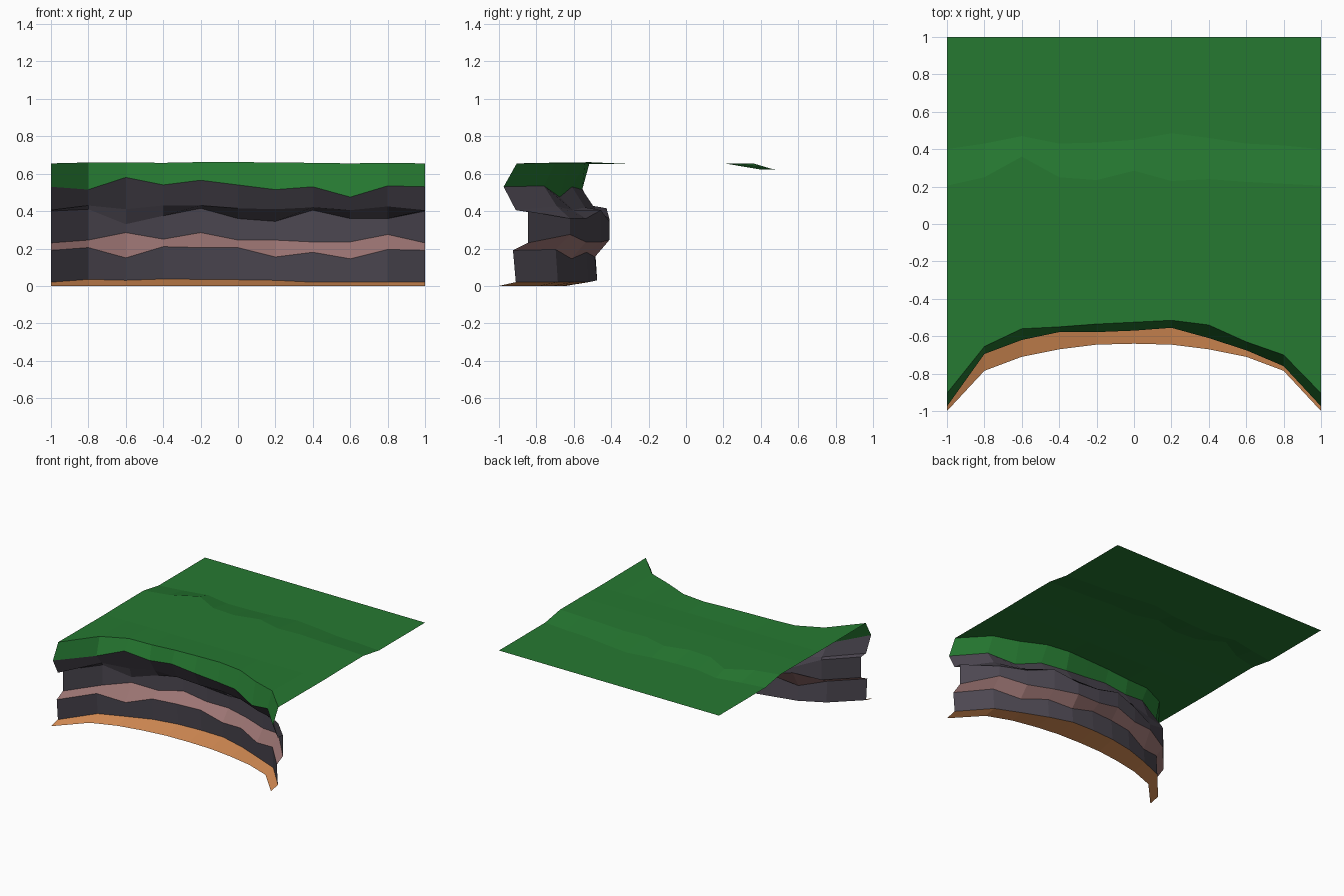
import bpy
import bmesh

if "Cube" in bpy.data.objects:
    bpy.data.objects.remove(bpy.data.objects["Cube"])

N = 11  # columns across the cliff, 0.2 apart


def material(name, rgb):
    m = bpy.data.materials.new(name)
    m.diffuse_color = (*rgb, 1)
    m.use_nodes = True
    m.node_tree.nodes["Principled BSDF"].inputs["Base Color"].default_value = m.diffuse_color
    return m


sand = material("sand orange", (0.66, 0.26, 0.088))
rock = material("dark rock", (0.072, 0.063, 0.082))
ledge = material("pink rock", (0.33, 0.175, 0.17))
grass = material("grass green", (0.019, 0.19, 0.031))


def line(ys, zs):
    """One row of points across the cliff; single numbers are repeated."""
    ys = ys if isinstance(ys, list) else [ys] * N
    zs = zs if isinstance(zs, list) else [zs] * N
    return [(-1 + 0.2 * i, y, z) for i, (y, z) in enumerate(zip(ys, zs))]


def shift(ys, edge, middle):
    """Offset a row in depth, with another amount at the two outer ends."""
    return [y + (edge if i in (0, N - 1) else middle) for i, y in enumerate(ys)]


def strip(name, rows, mats):
    """Loft flat faces through the rows, one material per band."""
    bm = bmesh.new()
    grid = [[bm.verts.new(p) for p in r] for r in rows]
    for j in range(len(rows) - 1):
        for i in range(N - 1):
            f = bm.faces.new((grid[j][i], grid[j][i + 1], grid[j + 1][i + 1], grid[j + 1][i]))
            f.material_index = mats.index(mats[j])
    me = bpy.data.meshes.new(name)
    bm.to_mesh(me)
    bm.free()
    for m in mats:
        me.materials.append(m)
    ob = bpy.data.objects.new(name, me)
    bpy.context.collection.objects.link(ob)


# Depth of the main horizontal lines
shore = [-1, -.785, -.71, -.67, -.645, -.64, -.645, -.67, -.71, -.785, -1]
foot = [-.91, -.68, -.59, -.53, -.49, -.475, -.475, -.52, -.60, -.685, -.91]
lip = [-.975, -.695, -.62, -.578, -.578, -.57, -.555, -.61, -.675, -.76, -.975]
brow = [-.905, -.655, -.56, -.55, -.535, -.525, -.515, -.54, -.63, -.70, -.905]

# Rows from the ground to the grass edge
r0 = line(shore, 0)
r1 = line(foot, [.02, .035, .03, .037, .035, .033, .03, .02, .02, .02, .02])
r2 = line(shift(foot, -.015, -.012),
          [.19, .205, .15, .21, .205, .205, .155, .18, .145, .195, .19])
r3 = line(shift(foot, .065, .065),
          [.23, .245, .285, .25, .285, .245, .245, .235, .235, .275, .23])
r4 = line(shift(foot, .065, .065),
          [.40, .41, .33, .375, .415, .36, .345, .405, .36, .36, .40])
r5 = line(shift(lip, .065, .07),
          [.405, .43, .41, .43, .43, .415, .41, .42, .405, .425, .405])
r6 = line(lip, [.53, .515, .58, .54, .565, .54, .515, .53, .475, .535, .53])
r7 = line(brow, [.655, .66, .66, .658, .662, .662, .66, .658, .655, .658, .655])

# Shallow step on the meadow
step_top = line([.205, .25, .36, .25, .235, .285, .23, .24, .225, .215, .205], .655)
step_low = line([.40, .43, .47, .43, .435, .45, .485, .46, .43, .42, .40], .622)

strip("sand_shore", [r0, r1], [sand])
strip("cliff_rock", [r1, r2, r3, r4, r5, r6], [rock, ledge, rock, rock, rock])
strip("grass_top", [r6, r7, line(-.3, .652), line(-.06, .655), step_top, step_low, line(1, .622)],
      [grass] * 6)

# Keep one material slot per colour on each part
for ob in bpy.context.collection.objects:
    used = list(dict.fromkeys(ob.data.materials))
    idx = [used.index(ob.data.materials[p.material_index]) for p in ob.data.polygons]
    ob.data.materials.clear()
    for m in used:
        ob.data.materials.append(m)
    for p, k in zip(ob.data.polygons, idx):
        p.material_index = k
